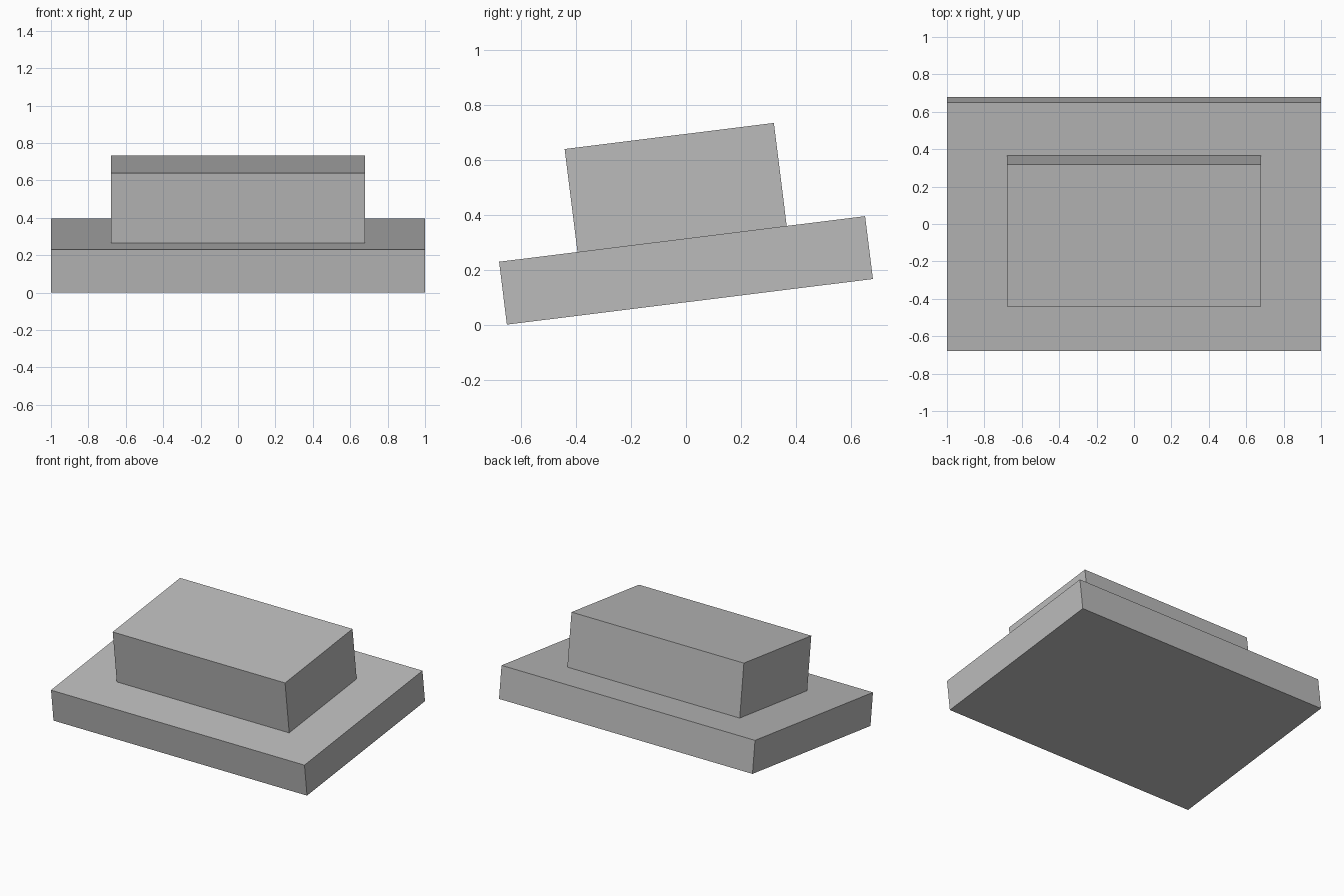
import bpy
from math import radians
from mathutils import Matrix

cube = bpy.data.objects.get("Cube")
if cube:
    bpy.data.objects.remove(cube, do_unlink=True)

# Single plain grey
grey = bpy.data.materials.new("plain_grey")
grey.use_nodes = True
colour = (0.5, 0.5, 0.5, 1)
grey.diffuse_color = colour
grey.node_tree.nodes["Principled BSDF"].inputs["Base Color"].default_value = colour

# Shared frame: centre of the base slab, tipped up at the back
BASE = (2.0, 1.34, 0.23)
BLOCK = (1.36, 0.766, 0.377)
tilt = Matrix.Translation((0, 0, 0.198)) @ Matrix.Rotation(radians(7.1), 4, 'X')


def box(name, size, height):
    """Box centred at the given height above the slab centre, in the tilted frame."""
    bpy.ops.mesh.primitive_cube_add(size=1)
    ob = bpy.context.object
    ob.name = name
    ob.data.transform(Matrix.Diagonal((*size, 1)))
    ob.matrix_world = tilt @ Matrix.Translation((0, 0, height))
    ob.data.materials.append(grey)
    return ob


# Wide slab with a smaller block centred on top
box("base_slab", BASE, 0)
box("upper_block", BLOCK, (BASE[2] + BLOCK[2]) / 2)
